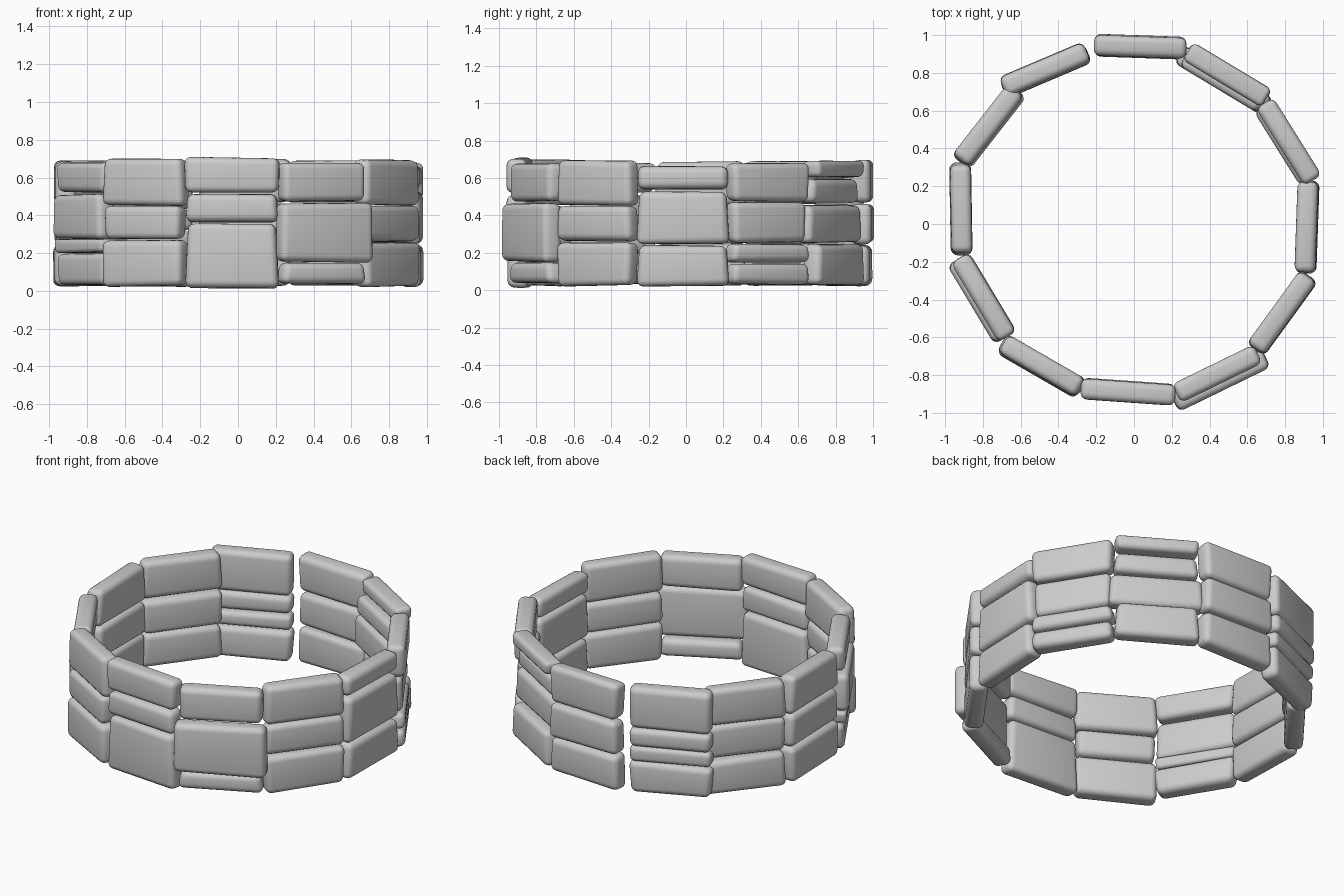
import bpy, bmesh, random
from math import radians
from mathutils import Matrix

if "Cube" in bpy.data.objects:
    bpy.data.objects.remove(bpy.data.objects["Cube"])

random.seed(4)
THICK, LENGTH = 0.11, 0.48

# Columns around the ring, from the front, turning to the right:
# (position angle, radius, facing angle, heights of the joints between stones)
COLUMNS = [
    (-92, .89, -94, (.01, .36, .515, .71)),
    (-61, .91, -64, (.03, .15, .47, .685)),
    (-31, .92, -36, (.02, .26, .45, .695)),
    (-1, .92, -2, (.02, .245, .535, .665)),
    (28, .93, 32, (.03, .145, .25, .47, .68)),
    (58, .925, 59, (.02, .25, .46, .6, .695)),
    (88, .94, 88, (.02, .245, .465, .7)),
    (120, .94, 113, (.02, .22, .315, .43, .7)),
    (146, .925, 142, (.02, .24, .455, .69)),
    (175, .92, 181, (.02, .245, .455, .69)),
    (206, .89, 211, (.03, .2, .275, .515, .68)),
    (237, .9, 240, (.02, .275, .45, .7)),
]

# Stones standing out of line: (column, row): (outward shift, length factor)
ODD = {
    (0, 2): (0, 1.04), (1, 1): (.035, 1.12), (4, 2): (-.02, .95),
    (5, 1): (-.03, 1.13), (5, 2): (-.03, 1), (10, 2): (.02, 1), (11, 1): (0, .95),
}


def make_stone(name, place, length, height):
    """A slightly irregular, soft-edged block."""
    bm = bmesh.new()
    bmesh.ops.create_cube(bm, size=1)
    taper = random.uniform(-.02, .02)
    for v in bm.verts:
        v.co.y *= length + taper * v.co.z * 2
        v.co.x *= THICK
        v.co.z = v.co.z * height + random.uniform(-.007, .007)
    bmesh.ops.bevel(bm, geom=bm.edges[:], offset=min(.035, height * .32),
                    segments=4, profile=.5, affect='EDGES', clamp_overlap=True)
    mesh = bpy.data.meshes.new(name)
    bm.to_mesh(mesh)
    bm.free()
    for p in mesh.polygons:
        p.use_smooth = True
    ob = bpy.data.objects.new(name, mesh)
    ob.matrix_world = place
    bpy.context.collection.objects.link(ob)


# Ring wall of stacked stones
for c, (angle, radius, facing, joints) in enumerate(COLUMNS):
    for r, (low, high) in enumerate(zip(joints, joints[1:])):
        out, factor = ODD.get((c, r), (random.uniform(-.008, .008), 1))
        place = (Matrix.Rotation(radians(angle), 4, 'Z')
                 @ Matrix.Translation((radius, 0, (low + high) / 2))
                 @ Matrix.Rotation(radians(facing - angle), 4, 'Z')
                 @ Matrix.Translation((out, 0, 0)))
        make_stone(f"stone_column{c + 1}_row{r + 1}", place, LENGTH * factor, high - low - .008)
